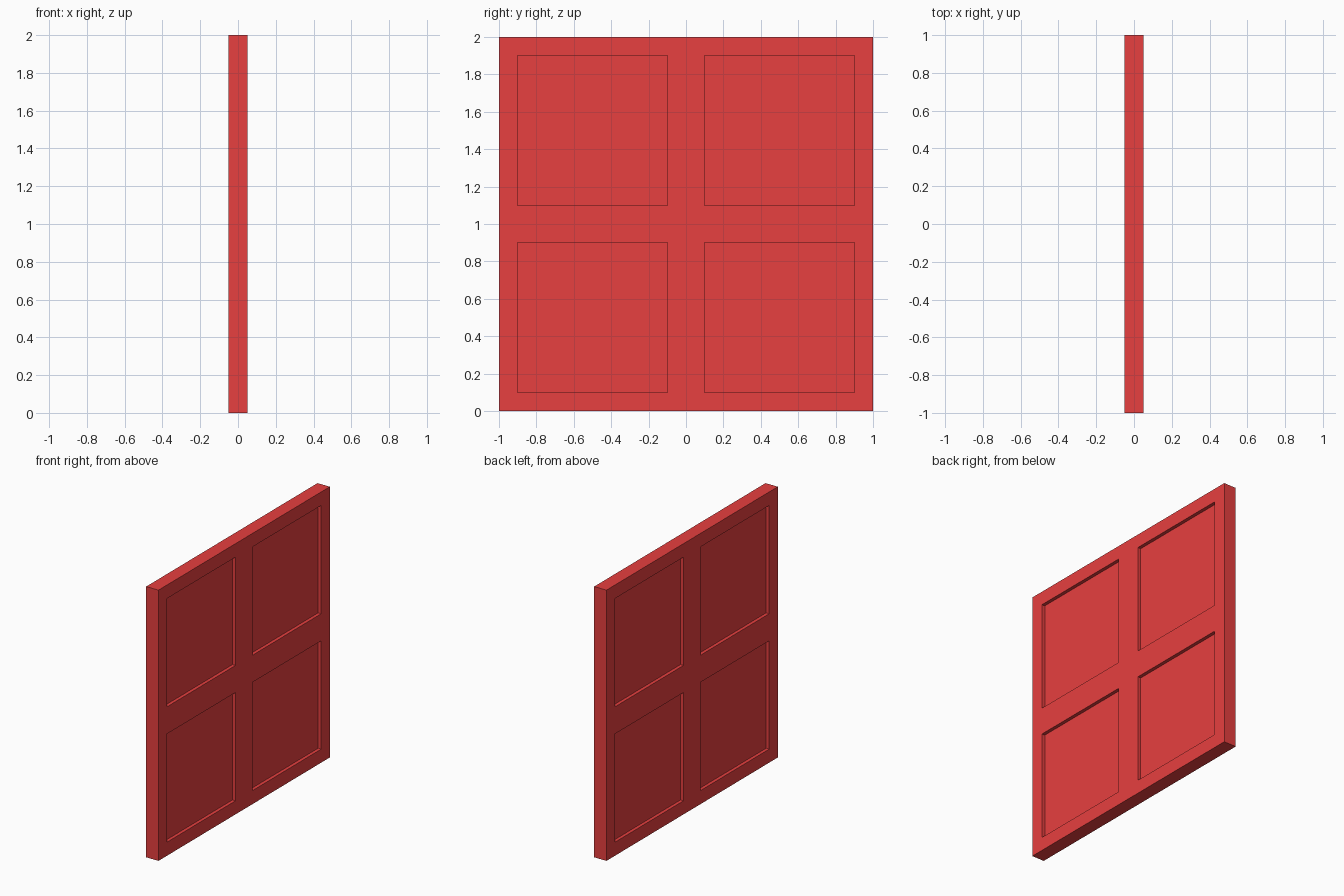
import bpy, bmesh
from mathutils import Matrix, Vector

if "Cube" in bpy.data.objects:
    bpy.data.objects.remove(bpy.data.objects["Cube"])

THICK, RAIL, RECESS = 0.1, 0.1, 0.025

# Slab, standing on the ground
bm = bmesh.new()
bmesh.ops.create_cube(bm, size=1, matrix=Matrix.Translation((0, 0, 1)) @ Matrix.Diagonal((THICK, 2, 2, 1)))

# Split into four quarters
for normal in (Vector((0, 1, 0)), Vector((0, 0, 1))):
    bmesh.ops.bisect_plane(bm, geom=bm.verts[:] + bm.edges[:] + bm.faces[:],
                           plane_co=(0, 0, 1), plane_no=normal)

# Frame border around each pane, then straight-walled recess, on both sides
bm.normal_update()
panes = [f for f in bm.faces if abs(f.normal.x) > 0.9]
bmesh.ops.inset_individual(bm, faces=panes, thickness=RAIL, use_even_offset=True)
bm.normal_update()
for pane in panes:
    shift = -pane.normal * RECESS
    inner = bmesh.ops.extrude_discrete_faces(bm, faces=[pane])["faces"][0]
    bmesh.ops.translate(bm, verts=inner.verts[:], vec=shift)
bmesh.ops.recalc_face_normals(bm, faces=bm.faces[:])

mesh = bpy.data.meshes.new("window_panel")
bm.to_mesh(mesh)
bm.free()
panel = bpy.data.objects.new("window_panel", mesh)
bpy.context.collection.objects.link(panel)

red = bpy.data.materials.new("red")
red.diffuse_color = (0.8, 0.05, 0.05, 1)
red.use_nodes = True
red.node_tree.nodes["Principled BSDF"].inputs["Base Color"].default_value = red.diffuse_color
mesh.materials.append(red)
